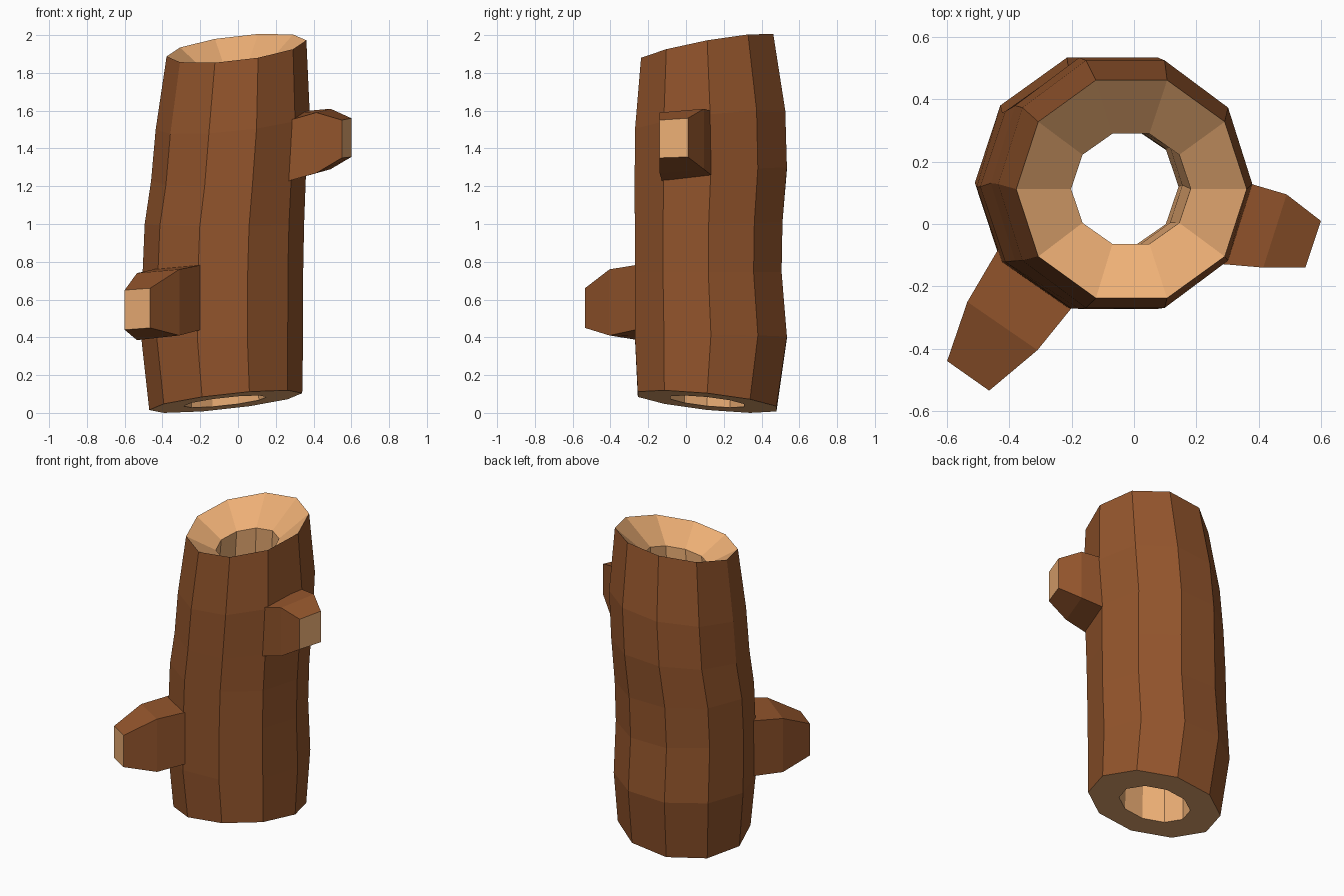
import bpy, bmesh, math

def material(name, color):
    m = bpy.data.materials.new(name)
    m.diffuse_color = color
    return m

BARK = material("bark", (0.29, 0.09, 0.025, 1))
WOOD = material("cut_wood", (0.85, 0.43, 0.18, 1))

def finish(bm, name):
    bmesh.ops.recalc_face_normals(bm, faces=bm.faces)
    me = bpy.data.meshes.new(name)
    bm.to_mesh(me)
    bm.free()
    me.materials.append(BARK)
    me.materials.append(WOOD)
    ob = bpy.data.objects.new(name, me)
    bpy.context.collection.objects.link(ob)
    return ob

def bridge(bm, a, b, mat):
    n = len(a)
    for i in range(n):
        j = (i + 1) % n
        bm.faces.new((a[i], a[j], b[j], b[i])).material_index = mat

# Hollow trunk: rings of (cx, cy, z, rx, ry, tilt along x, tilt along y)
N = 10
outer = [
    (-0.065, 0.112, 0.060, 0.405, 0.386, 0.11, -0.105),
    (-0.083, 0.132, 0.400, 0.428, 0.423, 0.03, 0.0),
    (-0.080, 0.118, 0.745, 0.425, 0.408, 0.0, 0.0),
    (-0.072, 0.120, 1.000, 0.422, 0.411, 0.0, 0.03),
    (-0.050, 0.131, 1.250, 0.410, 0.424, 0.05, 0.11),
    (-0.028, 0.128, 1.540, 0.408, 0.418, 0.10, 0.12),
    (-0.008, 0.112, 1.930, 0.370, 0.368, 0.115, 0.18),
]
# Bore, from the foot of the funnel down to the bottom opening
inner = [
    (-0.010, 0.113, 1.800, 0.192, 0.186, 0.115, 0.18),
    (-0.050, 0.125, 1.250, 0.205, 0.205, 0.05, 0.11),
    (-0.072, 0.120, 0.745, 0.215, 0.205, 0.0, 0.0),
    (-0.068, 0.112, 0.060, 0.220, 0.205, 0.11, -0.105),
]
bm = bmesh.new()
rings = []
for cx, cy, z, rx, ry, tx, ty in outer + inner:
    ring = []
    for i in range(N):
        a = 2 * math.pi * i / N
        dx, dy = rx * math.cos(a), ry * math.sin(a)
        ring.append(bm.verts.new((cx + dx, cy + dy, z + tx * dx + ty * dy)))
    rings.append(ring)
for k in range(len(rings)):
    bridge(bm, rings[k], rings[(k + 1) % len(rings)], 0 if k < len(outer) - 1 else 1)
finish(bm, "hollow_trunk")

# Branch stubs: each section is two upright edges (x, y, z low, z high)
def branch(name, sections):
    bm = bmesh.new()
    rings = []
    for (ax, ay, a0, a1), (bx, by, b0, b1) in sections:
        rings.append([bm.verts.new(p) for p in
                      ((ax, ay, a0), (bx, by, b0), (bx, by, b1), (ax, ay, a1))])
    for a, b in zip(rings, rings[1:]):
        bridge(bm, a, b, 0)
    bm.faces.new(rings[0])
    bm.faces.new(rings[-1]).material_index = 1
    finish(bm, name)

branch("upper_branch", [
    ((0.24, -0.125, 1.22, 1.54), (0.32, 0.145, 1.25, 1.595)),
    ((0.415, -0.14, 1.27, 1.59), (0.49, 0.095, 1.29, 1.61)),
    ((0.55, -0.14, 1.35, 1.55), (0.60, 0.01, 1.355, 1.56)),
])
branch("lower_branch", [
    ((-0.40, -0.02, 0.40, 0.77), (-0.16, -0.22, 0.45, 0.79)),
    ((-0.535, -0.25, 0.385, 0.74), (-0.31, -0.405, 0.41, 0.76)),
    ((-0.60, -0.44, 0.44, 0.65), (-0.465, -0.535, 0.45, 0.66)),
])
